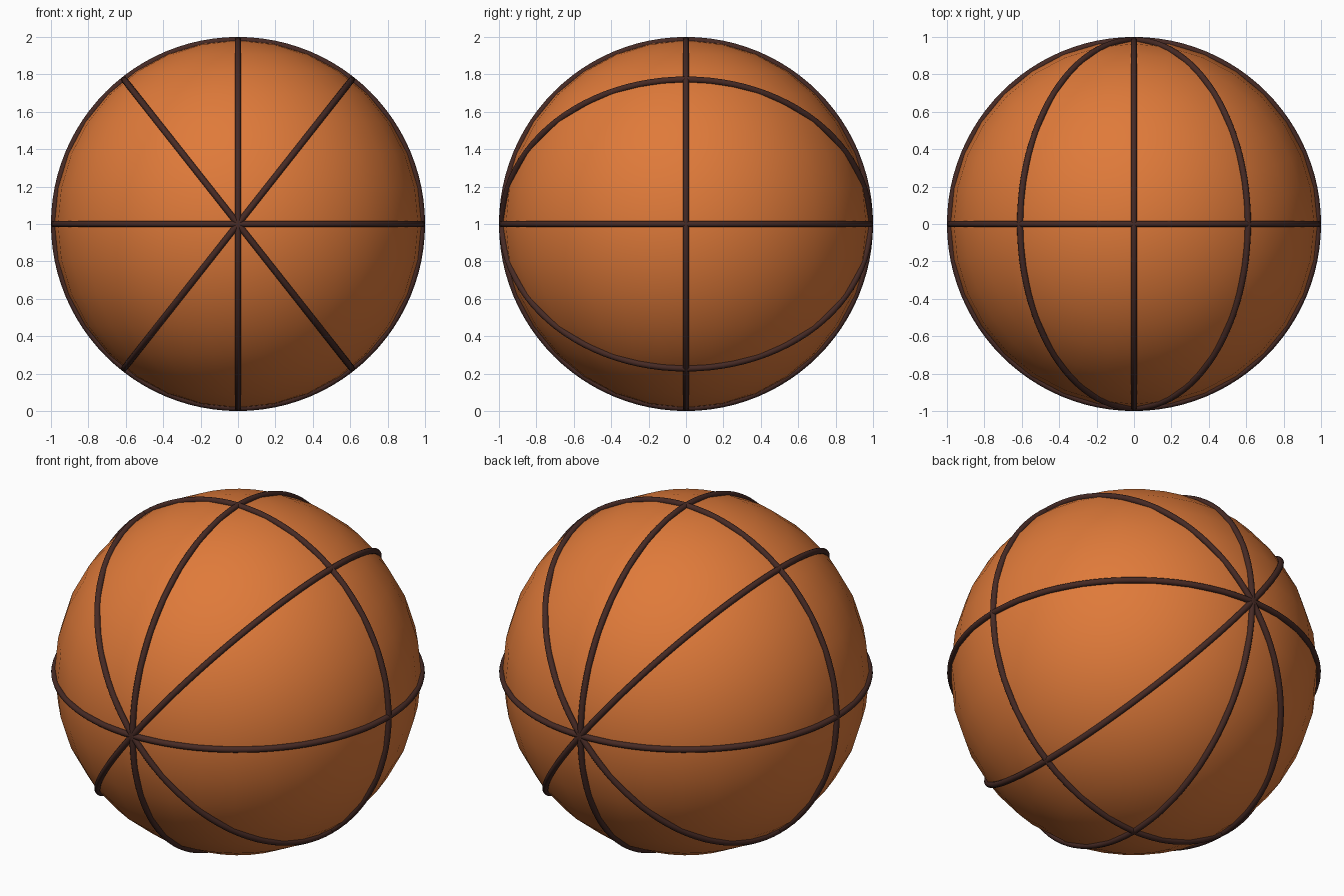
import bpy
from math import radians, atan2
from mathutils import Matrix, Vector

cube = bpy.data.objects.get("Cube")
if cube:
    bpy.data.objects.remove(cube, do_unlink=True)

CENTRE = Vector((0, 0, 1))
BALL_RADIUS = 0.982
SEAM_RADIUS = 0.983
SEAM_THICKNESS = 0.017


def make_material(name, colour):
    mat = bpy.data.materials.new(name)
    mat.use_nodes = True
    mat.diffuse_color = colour
    bsdf = mat.node_tree.nodes["Principled BSDF"]
    bsdf.inputs["Base Color"].default_value = colour
    bsdf.inputs["Roughness"].default_value = 0.6
    return mat


orange = make_material("orange_rubber", (0.74, 0.195, 0.042, 1))
brown = make_material("dark_brown_seam", (0.062, 0.023, 0.018, 1))


def finish(name, mat):
    obj = bpy.context.object
    obj.name = name
    obj.data.name = name
    obj.data.materials.append(mat)
    bpy.ops.object.shade_smooth()
    return obj


def add_seam(name, normal):
    """Ring around the ball, lying in the plane with the given normal."""
    bpy.ops.mesh.primitive_torus_add(
        major_radius=SEAM_RADIUS, minor_radius=SEAM_THICKNESS,
        major_segments=96, minor_segments=12)
    obj = finish(name, brown)
    turn = Vector((0, 0, 1)).rotation_difference(Vector(normal))
    obj.matrix_world = Matrix.Translation(CENTRE) @ turn.to_matrix().to_4x4()


# Ball
bpy.ops.mesh.primitive_uv_sphere_add(
    segments=32, ring_count=16, radius=BALL_RADIUS, location=CENTRE)
finish("ball", orange)

# Straight seams on the three main planes
add_seam("horizontal_seam", (0, 0, 1))
add_seam("vertical_seam", (1, 0, 0))
add_seam("crosswise_seam", (0, 1, 0))

# Slanted seams, meeting the others at the front and back
for name, side in (("left_slanted_seam", 1), ("right_slanted_seam", -1)):
    add_seam(name, (-0.78 * side, 0, 0.615))
